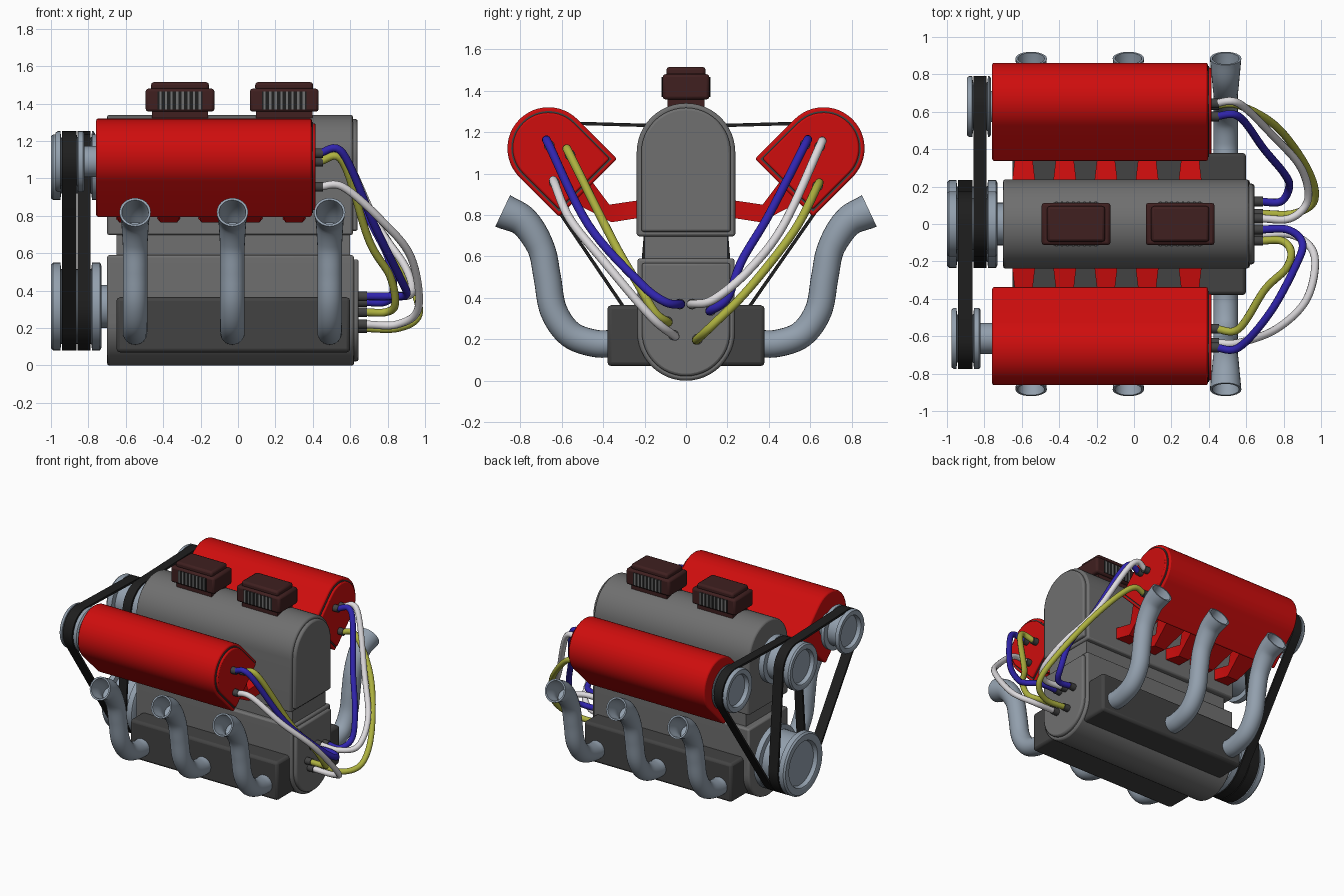
import bpy, bmesh, math
from mathutils import Vector
from mathutils.geometry import convex_hull_2d

if "Cube" in bpy.data.objects:
    bpy.data.objects.remove(bpy.data.objects["Cube"])


def material(name, r, g, b):
    m = bpy.data.materials.new(name)
    m.diffuse_color = (r, g, b, 1)
    m.use_nodes = True
    m.node_tree.nodes["Principled BSDF"].inputs["Base Color"].default_value = m.diffuse_color
    return m


RED = material("red paint", 0.62, 0.004, 0.004)
GREY = material("grey metal", 0.16, 0.16, 0.16)
DARK = material("dark grey", 0.055, 0.055, 0.055)
STEEL = material("blue steel", 0.29, 0.35, 0.42)
BROWN = material("dark brown", 0.05, 0.014, 0.014)
BLACK = material("black rubber", 0.013, 0.013, 0.013)
BLUE = material("blue hose", 0.03, 0.018, 0.42)
YELLOW = material("yellow hose", 0.42, 0.44, 0.05)
WHITE = material("white hose", 0.72, 0.70, 0.72)


def finish(name, bm, mat, bevel=0.0):
    bmesh.ops.recalc_face_normals(bm, faces=bm.faces)
    me = bpy.data.meshes.new(name)
    bm.to_mesh(me)
    bm.free()
    me.materials.append(mat)
    me.polygons.foreach_set("use_smooth", [True] * len(me.polygons))
    me.set_sharp_from_angle(angle=math.radians(35))
    ob = bpy.data.objects.new(name, me)
    bpy.context.collection.objects.link(ob)
    if bevel:
        mod = ob.modifiers.new("bevel", 'BEVEL')
        mod.width, mod.segments = bevel, 2
        mod.limit_method, mod.angle_limit = 'ANGLE', math.radians(40)
    return ob


def loft(name, rings, mat, bevel=0.0, closed=False):
    """Skin a list of equal-sized rings; cap the ends or close into a loop."""
    bm = bmesh.new()
    vs = [[bm.verts.new(p) for p in ring] for ring in rings]
    n = len(vs[0])
    pairs = list(zip(vs, vs[1:])) + ([(vs[-1], vs[0])] if closed else [])
    for a, b in pairs:
        for i in range(n):
            j = (i + 1) % n
            bm.faces.new((a[i], a[j], b[j], b[i]))
    if not closed:
        bm.faces.new(vs[0])
        bm.faces.new(vs[-1])
    return finish(name, bm, mat, bevel)


def box(name, x, y, z, mat, bevel=0.0):
    ring = [(y[0], z[0]), (y[1], z[0]), (y[1], z[1]), (y[0], z[1])]
    return loft(name, [[(u, *p) for p in ring] for u in x], mat, bevel)


def arch(name, r, length, angle, cy, cz, x0, x1, mat, inset=0.0, bevel=0.0):
    """Round-topped prism along x, turned by angle about the arc centre."""
    q = r - inset
    pts = [(q * math.cos(t * math.pi / 24), q * math.sin(t * math.pi / 24)) for t in range(25)]
    pts += [(-q, inset - length), (q, inset - length)]
    c, s = math.cos(angle), math.sin(angle)
    prof = [(cy + u * c - v * s, cz + u * s + v * c) for u, v in pts]
    return loft(name, [[(x, *p) for p in prof] for x in (x0, x1)], mat, bevel)


def lathe(name, profile, cy, cz, mat, n=40):
    """Turn (x, radius) pairs about an axis along x."""
    ang = [i * math.tau / n for i in range(n)]
    return loft(name, [[(x, cy + r * math.cos(a), cz + r * math.sin(a)) for a in ang]
                       for x, r in profile], mat)


def sweep(name, path, radii, mat, steps=6, n=16, hollow=0):
    """Tube along a smooth curve through the path; hollow = mouth depth in rings."""
    p = [Vector(v) for v in path]
    p = [2 * p[0] - p[1]] + p + [2 * p[-1] - p[-2]]
    mid, rad = [], []
    for i in range(1, len(p) - 2):
        a, b, c, d = p[i - 1:i + 3]
        for k in range(steps + (i == len(p) - 3)):
            t = k / steps
            mid.append(0.5 * (2 * b + (c - a) * t + (2 * a - 5 * b + 4 * c - d) * t * t
                              + (3 * b - a - 3 * c + d) * t ** 3))
            rad.append(radii[i - 1] * (1 - t) + radii[i] * t)
    rings, old, side = [], None, None
    for i, m in enumerate(mid):
        tan = (mid[min(i + 1, len(mid) - 1)] - mid[max(i - 1, 0)]).normalized()
        if old is None:
            side = tan.orthogonal().normalized()
        else:
            side = old.rotation_difference(tan) @ side
        old, up = tan, tan.cross(side)
        rings.append([m + rad[i] * (math.cos(a) * side + math.sin(a) * up)
                      for a in (k * math.tau / n for k in range(n))])
    # fold the skin back inside to make an open mouth
    for i in range(len(mid) - 1, len(mid) - 1 - hollow, -1):
        rings.append([mid[i] + (v - mid[i]) * 0.85 for v in rings[i]])
    return loft(name, rings, mat)


# Engine blocks
arch("lower_block", 0.235, 0.355, math.pi, 0, 0.235, -0.70, 0.62, GREY, 0, 0.012)
arch("lower_end_cap", 0.235, 0.355, math.pi, 0, 0.235, 0.60, 0.645, GREY, 0.022, 0.012)
arch("upper_block", 0.238, 0.405, 0, 0, 1.102, -0.70, 0.615, GREY, 0, 0.012)
arch("upper_end_cap", 0.238, 0.405, 0, 0, 1.102, 0.60, 0.64, GREY, 0.022, 0.012)
box("block_neck", (-0.65, 0.60), (-0.20, 0.20), (0.55, 0.72), GREY)
box("side_housing", (-0.65, 0.60), (-0.38, 0.38), (0.07, 0.365), DARK, 0.02)

# Air intakes with slatted grilles on both faces
for cx in (-0.31, 0.247):
    box("intake_base", (cx - 0.15, cx + 0.15), (-0.09, 0.09), (1.29, 1.37), BROWN)
    box("intake_body", (cx - 0.184, cx + 0.184), (-0.113, 0.113), (1.357, 1.48), BROWN, 0.015)
    box("intake_lid", (cx - 0.155, cx + 0.155), (-0.095, 0.095), (1.47, 1.515), BROWN, 0.015)
    for s in (-1, 1):
        box("grille_back", (cx - 0.12, cx + 0.12), (s * 0.11, s * 0.115), (1.37, 1.465), BLACK)
        for k in range(8):
            x = cx - 0.105 + k * 0.03
            box("grille_slat", (x - 0.006, x + 0.006), (s * 0.112, s * 0.119), (1.37, 1.465), GREY)

for s in (1, -1):
    # Cylinder heads tilted outwards
    tilt = -s * math.pi / 4
    arch("cylinder_head", 0.198, 0.27, tilt, s * 0.664, 1.122, -0.758, 0.395, RED, 0, 0.01)
    arch("head_gasket", 0.198, 0.27, tilt, s * 0.664, 1.122, 0.38, 0.40, DARK, 0.018)
    arch("head_end_cap", 0.198, 0.27, tilt, s * 0.664, 1.122, 0.38, 0.415, RED, 0.026, 0.008)

    # Bent runners joining heads to the block
    for cx in (-0.59, -0.37, -0.15, 0.07, 0.30):
        rings = []
        for hw, (ty, tz), (by, bz) in ((0.065, (0.20, 0.875), (0.20, 0.79)),
                                       (0.045, (0.37, 0.85), (0.36, 0.765)),
                                       (0.09, (0.46, 0.97), (0.57, 0.875))):
            rings.append([(cx - hw, s * ty, tz), (cx + hw, s * ty, tz),
                          (cx + hw, s * by, bz), (cx - hw, s * by, bz)])
        loft("intake_runner", rings, RED)

    # Exhaust pipes with flared open mouths
    pipe = [(0.34, 0.18), (0.44, 0.18), (0.56, 0.225), (0.64, 0.34), (0.67, 0.50),
            (0.70, 0.64), (0.78, 0.765), (0.885, 0.82)]
    for cx in (-0.55, -0.03, 0.49):
        sweep("exhaust_pipe", [(cx, s * y, z) for y, z in pipe],
              [0.066] * 6 + [0.074, 0.084], STEEL, n=24, hollow=9)


# Pulleys: outer face x, groove start, groove end, back face, shaft end
def pulley(name, cy, cz, r, face, g0, g1, back, end, shaft):
    lathe(name, [(face + 0.035, r * 0.70), (face + 0.005, r * 0.74), (face, r * 0.80),
                 (face, r * 0.95), (face + 0.012, r), (g0 - 0.005, r), (g0, r - 0.035),
                 (g1, r - 0.035), (g1 + 0.005, r), (back - 0.008, r), (back, r * 0.93),
                 (back, shaft), (end, shaft)], cy, cz, STEEL)


LOW, TOP = (0, 0.315, 0.235), (0, 1.06, 0.175)
NEAR, FAR = (-0.612, 1.09, 0.163), (0.628, 1.09, 0.163)
pulley("crank_pulley", *LOW, -1.0, -0.945, -0.785, -0.73, -0.65, 0.115)
pulley("upper_pulley", *TOP, -1.0, -0.945, -0.785, -0.73, -0.65, 0.11)
pulley("near_head_pulley", *NEAR, -0.975, -0.945, -0.86, -0.82, -0.74, 0.083)
pulley("far_head_pulley", *FAR, -0.893, -0.86, -0.785, -0.765, -0.74, 0.083)


# Belts: taut loop around three pulleys
def belt(name, wheels, x0, x1):
    pts, dirs = [], []
    for cy, cz, r in wheels:
        for k in range(48):
            d = Vector((math.cos(k * math.tau / 48), math.sin(k * math.tau / 48)))
            pts.append(Vector((cy, cz)) + d * (r - 0.016))
            dirs.append(d)
    rings = []
    for i in convex_hull_2d(pts):
        a, b = pts[i], pts[i] + dirs[i] * 0.016
        rings.append([(x0, *a), (x1, *a), (x1, *b), (x0, *b)])
    loft(name, rings, BLACK, closed=True)


belt("near_belt", (LOW, TOP, NEAR), -0.942, -0.864)
belt("far_belt", (LOW, TOP, FAR), -0.857, -0.789)

# Hoses: (y, z) at head, two mid points, approach, lower block; then furthest x
hoses = (
    ("blue_hose", BLUE, 0.90, (-0.66, 1.135), (-0.47, 0.75), (-0.22, 0.47), (-0.10, 0.38), (-0.03, 0.37)),
    ("yellow_hose", YELLOW, 0.84, (-0.56, 1.09), (-0.35, 0.67), (-0.24, 0.48), (-0.15, 0.33), (-0.09, 0.285)),
    ("white_hose", WHITE, 0.965, (-0.635, 0.955), (-0.56, 0.78), (-0.40, 0.58), (-0.17, 0.31), (-0.06, 0.22)),
    ("blue_hose", BLUE, 0.83, (0.575, 1.14), (0.40, 0.80), (0.27, 0.58), (0.20, 0.40), (0.12, 0.34)),
    ("white_hose", WHITE, 0.93, (0.645, 1.13), (0.47, 0.75), (0.30, 0.53), (0.13, 0.39), (0.03, 0.37)),
    ("yellow_hose", YELLOW, 0.965, (0.635, 0.94), (0.52, 0.72), (0.30, 0.44), (0.13, 0.27), (0.055, 0.20)),
)
for name, mat, xm, a, b, c, d, e in hoses:
    w = xm - 0.56
    path = [(0.43, *a), (0.56, *a), (0.56 + 0.5 * w, *b), (0.56 + 0.9 * w, *c),
            (xm, *d), (0.5 * (xm + 0.74), *e), (0.67, *e)]
    sweep(name, path, [0.021] * 7, mat, steps=8, n=12)
    lathe("hose_socket", [(0.40, 0.026), (0.455, 0.026)], *a, DARK, 16)
    lathe("hose_socket", [(0.63, 0.026), (0.69, 0.026)], *e, DARK, 16)
